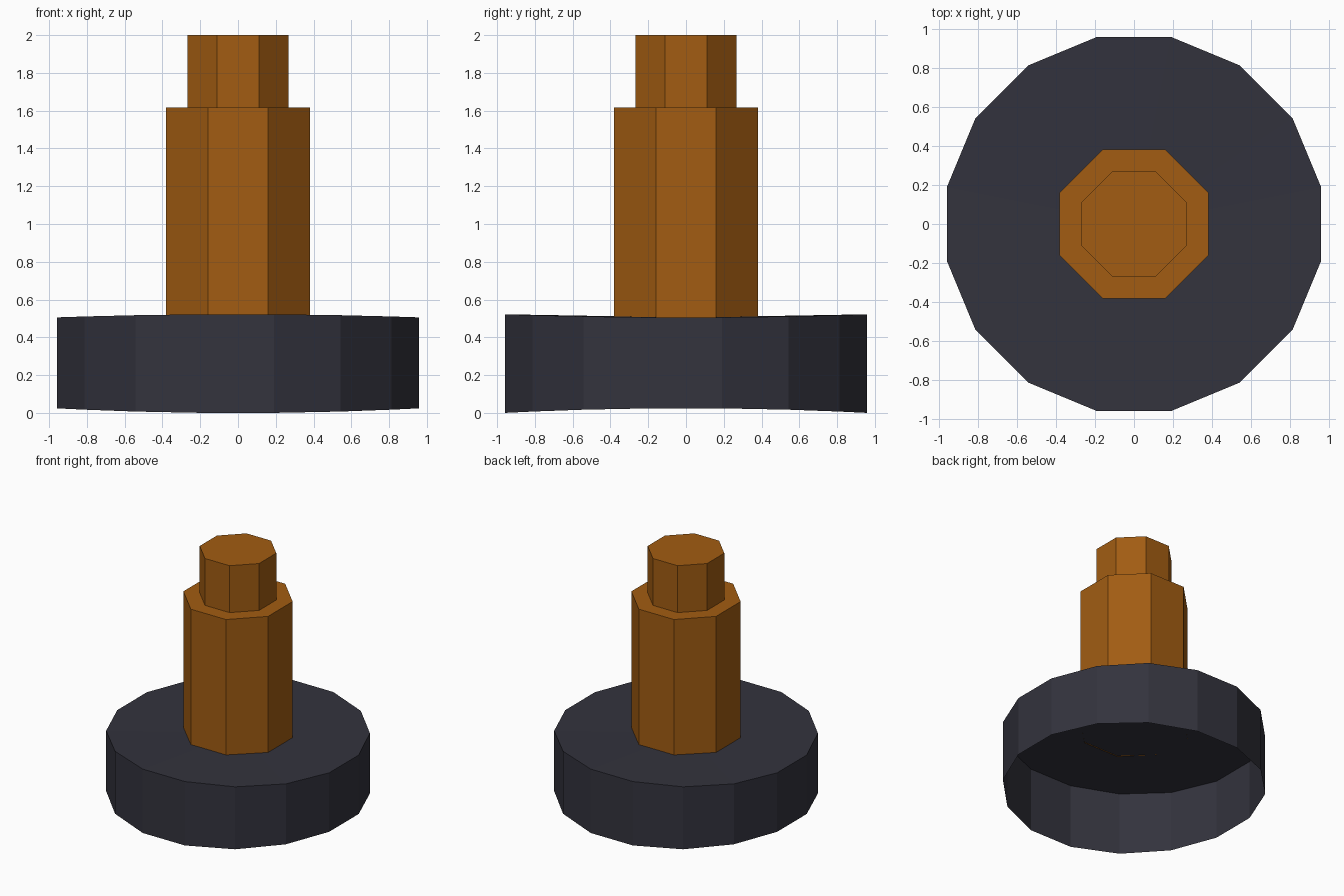
import bpy
import bmesh
from math import cos, sin, tau

cube = bpy.data.objects.get("Cube")
if cube:
    bpy.data.objects.remove(cube, do_unlink=True)


def make_material(name, colour):
    mat = bpy.data.materials.new(name)
    mat.use_nodes = True
    mat.diffuse_color = (*colour, 1)
    mat.node_tree.nodes["Principled BSDF"].inputs["Base Color"].default_value = (*colour, 1)
    return mat


charcoal = make_material("charcoal", (0.033, 0.033, 0.047))
amber = make_material("amber_brown", (0.36, 0.108, 0.006))


def open_prism(name, sides, radius, bottom, top, mat):
    """Prism with a fanned top, open underneath; bottom and top give z from y."""
    bm = bmesh.new()
    rings = []
    for height in (bottom, top):
        ring = []
        for i in range(sides):
            angle = tau * (i + 0.5) / sides
            x, y = radius * cos(angle), radius * sin(angle)
            ring.append(bm.verts.new((x, y, height(y))))
        rings.append(ring)
    low, high = rings
    centre = bm.verts.new((0, 0, top(0)))
    for i in range(sides):
        j = (i + 1) % sides
        bm.faces.new((low[i], low[j], high[j], high[i]))
        bm.faces.new((high[i], high[j], centre))
    mesh = bpy.data.meshes.new(name)
    bm.to_mesh(mesh)
    bm.free()
    mesh.materials.append(mat)
    obj = bpy.data.objects.new(name, mesh)
    bpy.context.collection.objects.link(obj)
    return obj


# Hollow base, slightly bowed so it is deeper toward front and back
open_prism("base", 16, 0.976, lambda y: 0.025 * (1 - (y / 0.96) ** 2),
           lambda y: 0.505 + 0.017 * (y / 0.96) ** 2, charcoal)

# Stepped post
open_prism("shaft", 8, 0.414, lambda y: 0.506, lambda y: 1.617, amber)
open_prism("shaft_tip", 8, 0.29, lambda y: 1.615, lambda y: 2.0, amber)
